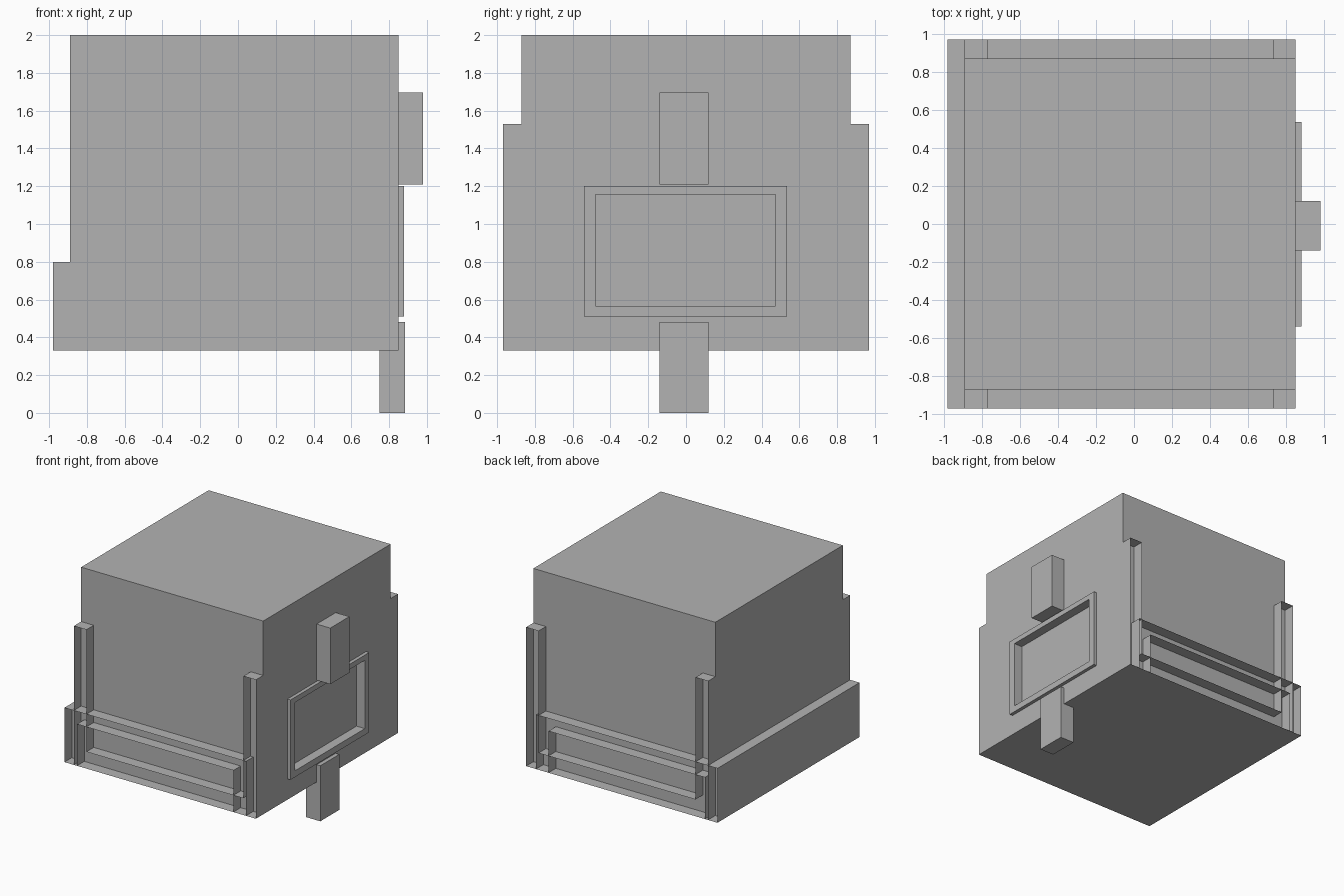
import bpy
import bmesh

if "Cube" in bpy.data.objects:
    bpy.data.objects.remove(bpy.data.objects["Cube"], do_unlink=True)

# One plain grey for everything
grey = bpy.data.materials.new("plain grey")
grey.use_nodes = True
grey.diffuse_color = (0.45, 0.45, 0.45, 1)
grey.node_tree.nodes["Principled BSDF"].inputs["Base Color"].default_value = grey.diffuse_color

BASE = 0.33            # underside of the main body
INNER, OUTER = 0.87, 0.97   # half depth of the body and of the trim


def finish(name, bm):
    mesh = bpy.data.meshes.new(name)
    bm.to_mesh(mesh)
    bm.free()
    mesh.materials.append(grey)
    obj = bpy.data.objects.new(name, mesh)
    bpy.context.collection.objects.link(obj)
    return obj


def box_mesh(x, y, z):
    bm = bmesh.new()
    bmesh.ops.create_cube(bm, size=1)
    for v in bm.verts:
        v.co = [r[0] if c < 0 else r[1] for c, r in zip(v.co, (x, y, z))]
    return bm


def box(name, x, y, z):
    return finish(name, box_mesh(x, y, z))


def place(face, x, y, z):
    """Move a four-sided face to a rectangle in the plane at x."""
    mid = face.calc_center_median()
    for v in face.verts:
        v.co = (x, y[v.co.y > mid.y], z[v.co.z > mid.z])


def open_trim(name, outline):
    """Walls along an outline, open at the outside and mirrored front to back."""
    bm = bmesh.new()
    rings = [[bm.verts.new((x, y, z)) for x, z in outline] for y in (-OUTER, -INNER)]
    n = len(outline)
    for i in range(n):
        j = (i + 1) % n
        bm.faces.new((rings[0][i], rings[0][j], rings[1][j], rings[1][i]))
    bmesh.ops.recalc_face_normals(bm, faces=bm.faces)
    obj = finish(name, bm)
    obj.modifiers.new("front and back", "MIRROR").use_axis = (False, True, False)
    return obj


# Main body, with a raised window frame and recessed panel on its left side
bm = box_mesh((-0.89, 0.85), (-INNER, INNER), (BASE, 2))
bm.normal_update()
side = next(f for f in bm.faces if f.normal.x > 0.9)
frame_y, frame_z = (-0.54, 0.535), (0.51, 1.2)
panel_y, panel_z = (-0.48, 0.475), (0.565, 1.155)
for x, y, z in ((0.85, frame_y, frame_z), (0.88, frame_y, frame_z),
                (0.88, panel_y, panel_z), (0.80, panel_y, panel_z)):
    bmesh.ops.inset_region(bm, faces=[side], thickness=0.01)
    place(side, x, y, z)
finish("body_with_framed_recess", bm)

# Low block along the right side
box("side_block", (-0.98, -0.89), (-INNER, INNER), (BASE, 0.8))
# Outer skin of the block's ends is part of the arch trim below

# Corner posts joined by a low crossbar
open_trim("corner_posts", [
    (0.85, BASE), (0.85, 1.53), (0.73, 1.53), (0.73, 0.475),
    (-0.77, 0.475), (-0.77, 1.53), (-0.89, 1.53), (-0.89, BASE)])

# Low arch-shaped rail
open_trim("arch_rail", [
    (-0.98, BASE), (-0.98, 0.8), (0.755, 0.8), (0.755, BASE),
    (0.635, BASE), (0.635, 0.69), (-0.86, 0.69), (-0.86, BASE)])

# Underside closing the trim between the rails
open_base = bmesh.new()
corners = [(-0.86, -OUTER), (-0.86, -INNER), (0.85, -INNER), (0.85, -OUTER)]
open_base.faces.new([open_base.verts.new((x, y, BASE)) for x, y in corners])
open_base.normal_update()
if open_base.faces[:][0].normal.z > 0:
    bmesh.ops.reverse_faces(open_base, faces=open_base.faces[:])
base = finish("trim_underside", open_base)
base.modifiers.new("front and back", "MIRROR").use_axis = (False, True, False)

# Handle above the frame and leg below it
box("upper_handle", (0.85, 0.98), (-0.14, 0.12), (1.21, 1.695))
box("lower_leg", (0.75, 0.885), (-0.14, 0.12), (0, 0.48))
